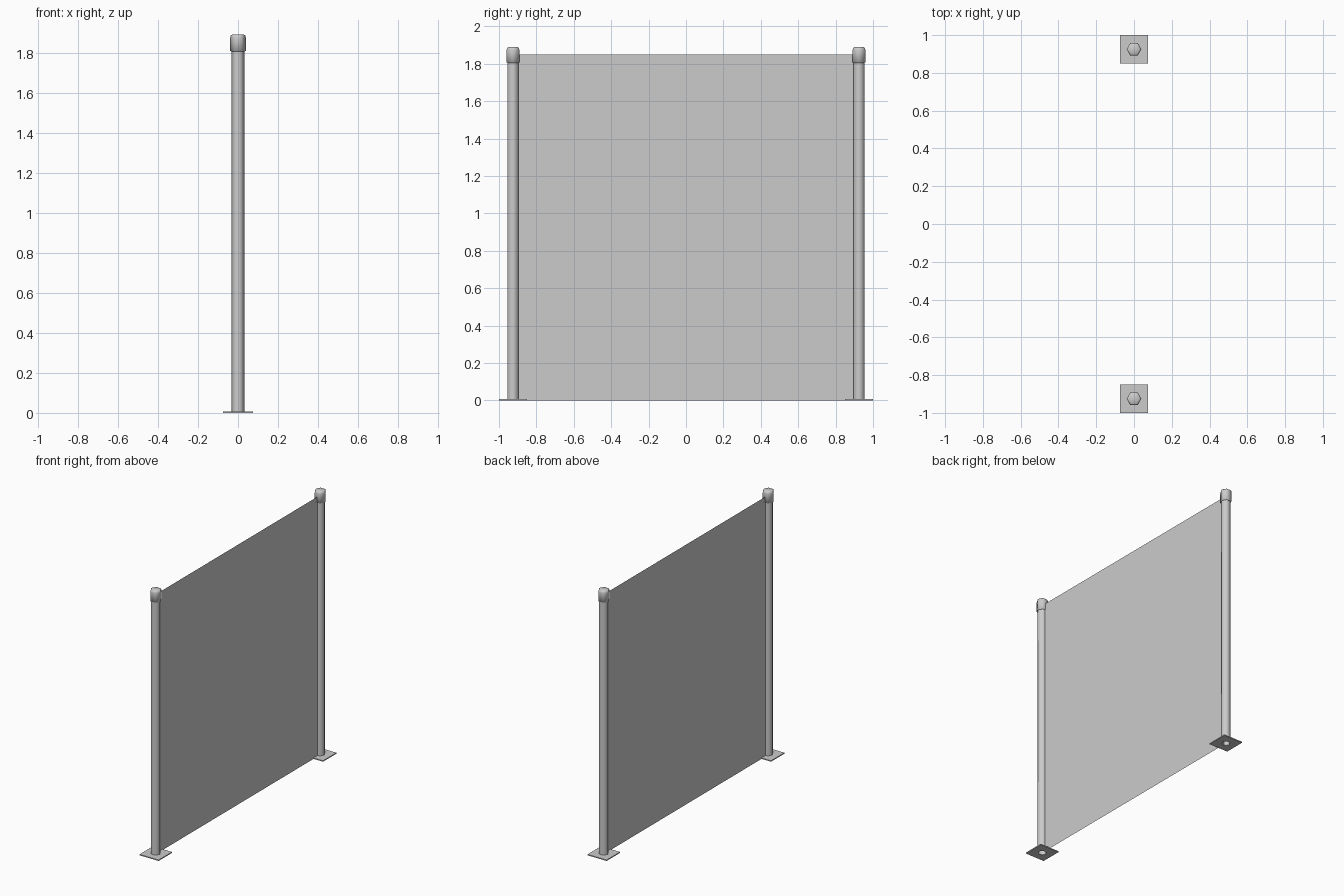
import bpy, bmesh, math

if "Cube" in bpy.data.objects:
    bpy.data.objects.remove(bpy.data.objects["Cube"])

SIDES = 6
POST_Y = 0.925
POST_R = 0.0325
PLATE = 0.075
PLATE_T = 0.007


def finish(bm, name, smooth=True):
    bmesh.ops.remove_doubles(bm, verts=bm.verts, dist=1e-5)
    bmesh.ops.recalc_face_normals(bm, faces=bm.faces)
    me = bpy.data.meshes.new(name)
    bm.to_mesh(me)
    bm.free()
    ob = bpy.data.objects.new(name, me)
    bpy.context.collection.objects.link(ob)
    if smooth:
        bpy.ops.object.select_all(action='DESELECT')
        ob.select_set(True)
        bpy.context.view_layer.objects.active = ob
        bpy.ops.object.shade_smooth_by_angle(angle=math.radians(62))
    return ob


def add_ring(bm, r, z, y):
    return [bm.verts.new((r * math.cos(i * math.tau / SIDES),
                          y + r * math.sin(i * math.tau / SIDES), z))
            for i in range(SIDES)]


def lathe(name, profile, y, close_top=False):
    """Six-sided revolve of (radius, z) points around a post axis."""
    bm = bmesh.new()
    rings = [add_ring(bm, r, z, y) for r, z in profile]
    for a, b in zip(rings, rings[1:]):
        for i in range(SIDES):
            j = (i + 1) % SIDES
            bm.faces.new((a[i], a[j], b[j], b[i]))
    if close_top:
        bm.faces.new(rings[-1])
    return finish(bm, name)


def base_plate(name, y):
    """Thin square plate with a hexagonal hole under the hollow post."""
    bm = bmesh.new()
    corners = [(-1, -1), (1, -1), (1, 1), (-1, 1)]
    loop = [bm.verts.new((sx * PLATE, y + sy * PLATE, 0)) for sx, sy in corners]
    hole = add_ring(bm, POST_R * 0.85, 0, y)
    edges = []
    for lp in (loop, hole):
        edges += [bm.edges.new((lp[i], lp[(i + 1) % len(lp)])) for i in range(len(lp))]
    bmesh.ops.triangle_fill(bm, edges=edges, use_beauty=True)
    ext = bmesh.ops.extrude_face_region(bm, geom=bm.faces[:], use_keep_orig=True)
    for v in ext['geom']:
        if isinstance(v, bmesh.types.BMVert):
            v.co.z = PLATE_T
    return finish(bm, name, smooth=False)


for side, y in (("left", -POST_Y), ("right", POST_Y)):
    # hollow hexagonal post
    lathe("post_" + side, [(POST_R, 0.0), (POST_R, 1.83)], y)
    # chamfered cap with a lower lip
    lathe("cap_" + side,
          [(POST_R, 1.805), (0.039, 1.808), (0.039, 1.875),
           (0.036, 1.885), (0.030, 1.889)], y, close_top=True)
    base_plate("base_plate_" + side, y)

# single-sheet fence panel facing +x
bm = bmesh.new()
w = POST_Y - 0.02
bm.faces.new([bm.verts.new(c) for c in
              ((0, -w, 0), (0, w, 0), (0, w, 1.85), (0, -w, 1.85))])
finish(bm, "fence_panel", smooth=False)
